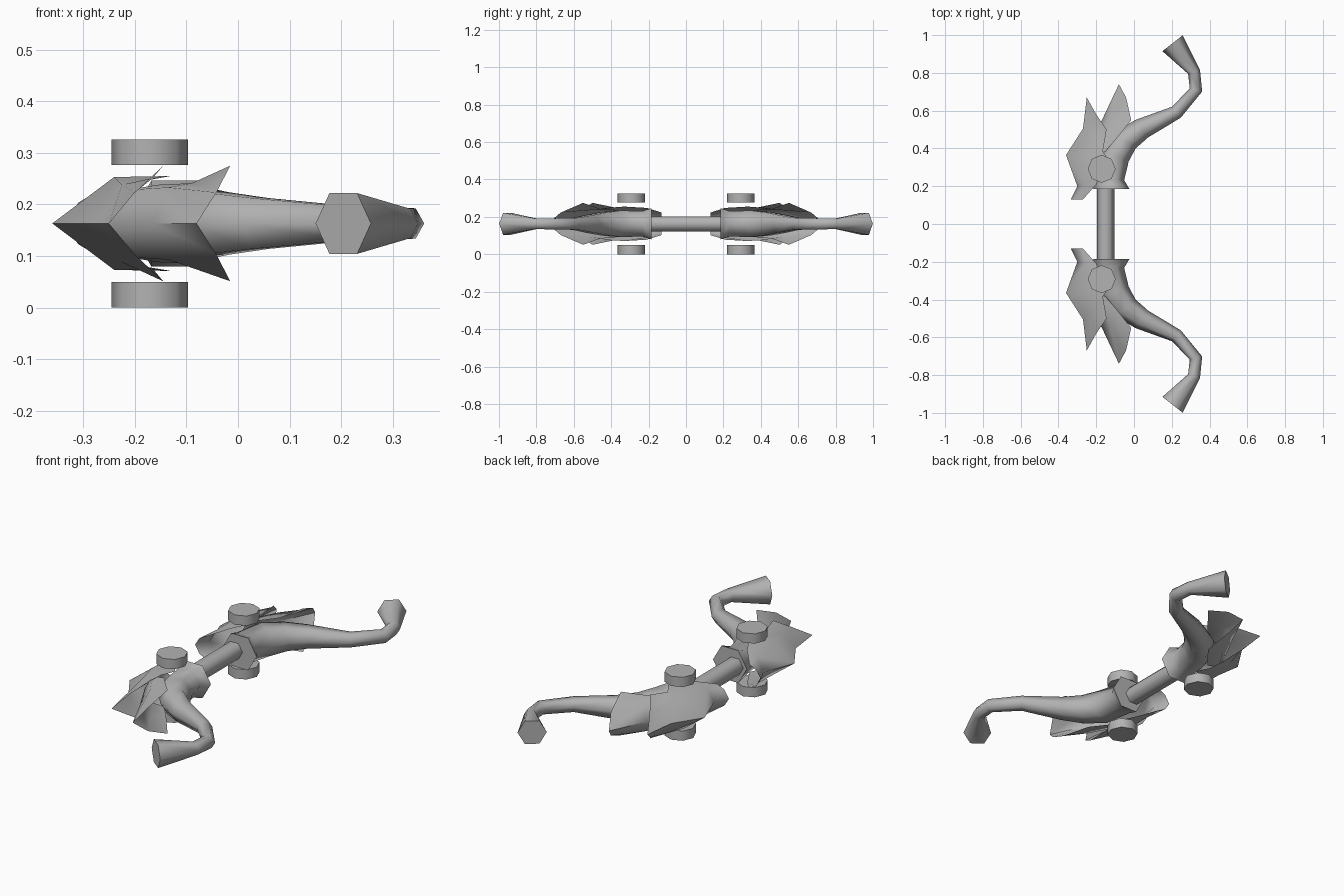
import bpy, bmesh, math
from mathutils import Vector

if "Cube" in bpy.data.objects:
    bpy.data.objects.remove(bpy.data.objects["Cube"])

ZC = 0.163  # height of the symmetry plane

grey = bpy.data.materials.new("grey metal")
grey.diffuse_color = (0.45, 0.45, 0.45, 1)
grey.use_nodes = True
grey.node_tree.nodes["Principled BSDF"].inputs["Base Color"].default_value = grey.diffuse_color


def finish(name, bm, mirror=True, angle=65):
    bmesh.ops.recalc_face_normals(bm, faces=bm.faces)
    me = bpy.data.meshes.new(name)
    bm.to_mesh(me)
    bm.free()
    me.materials.append(grey)
    ob = bpy.data.objects.new(name, me)
    bpy.context.collection.objects.link(ob)
    bpy.ops.object.select_all(action='DESELECT')
    ob.select_set(True)
    bpy.context.view_layer.objects.active = ob
    bpy.ops.object.shade_smooth_by_angle(angle=math.radians(angle))
    if mirror:
        m = ob.modifiers.new("mirror", 'MIRROR')
        m.use_axis = (False, True, False)
        m.use_mirror_merge = False
    return ob


def loft(bm, rings, closed):
    n = len(rings[0])
    for a, b in zip(rings, rings[1:]):
        for i in range(n if closed else n - 1):
            j = (i + 1) % n
            bm.faces.new((a[i], a[j], b[j], b[i]))


def tube(name, stations, sides=6, mirror=True):
    """Tube through (x, y, radius, direction in degrees) stations."""
    bm = bmesh.new()
    rings = []
    for x, y, r, deg in stations:
        a = math.radians(deg)
        side = Vector((math.sin(a), -math.cos(a), 0))
        ring = []
        for k in range(sides):
            t = 2 * math.pi * k / sides
            p = Vector((x, y, ZC)) + side * r * math.cos(t)
            p.z += r * math.sin(t)
            ring.append(bm.verts.new(p))
        rings.append(ring)
    loft(bm, rings, True)
    bm.faces.new(rings[0])
    bm.faces.new(rings[-1])
    return finish(name, bm, mirror)


def shell(name, rows):
    """Half-wrapped plate; each row gives ridge, middle and edge points."""
    bm = bmesh.new()
    rings = []
    for ridge, mid, edge in rows:
        pts = [edge, mid, ridge, mid, edge]
        signs = [-1, -1, 0, 1, 1]
        rings.append([bm.verts.new((p[0], p[1], ZC + s * p[2]))
                      for p, s in zip(pts, signs)])
    loft(bm, rings, False)
    return finish(name, bm)


# central grip
tube("grip", [(-0.15, -0.2, 0.046, 90), (-0.15, 0.2, 0.046, 90)], mirror=False)

# curved horn limb with flared collar and flared tip
tube("horn_limb", [
    (-0.12, 0.185, 0.096, 90), (-0.13, 0.235, 0.078, 88),
    (-0.105, 0.36, 0.082, 70), (-0.045, 0.445, 0.070, 50),
    (0.042, 0.505, 0.057, 35), (0.225, 0.592, 0.037, 38),
    (0.328, 0.71, 0.034, 75), (0.318, 0.805, 0.033, 108),
    (0.204, 0.957, 0.068, 128)])

# outer shoulder plate
shell("shoulder_plate", [
    ((-0.25, 0.67, 0), (-0.20, 0.58, 0.06), (-0.145, 0.50, 0.112)),
    ((-0.27, 0.505, 0), (-0.225, 0.47, 0.075), (-0.165, 0.385, 0.088)),
    ((-0.36, 0.365, 0), (-0.24, 0.36, 0.09), (-0.13, 0.33, 0.092)),
    ((-0.30, 0.20, 0), (-0.26, 0.205, 0.07), (-0.20, 0.21, 0.085)),
    ((-0.335, 0.13, 0), (-0.31, 0.13, 0.04), (-0.27, 0.13, 0.06))])

# inner plate between shoulder and horn
shell("inner_plate", [
    ((-0.08, 0.74, 0), (-0.042, 0.67, 0.06), (-0.015, 0.55, 0.112)),
    ((-0.165, 0.56, 0), (-0.135, 0.52, 0.07), (-0.09, 0.455, 0.078)),
    ((-0.25, 0.40, 0), (-0.215, 0.39, 0.065), (-0.155, 0.38, 0.075))])

# octagonal discs above and below each shoulder
for name, z in (("lower_disc", 0.025), ("upper_disc", 0.301)):
    bm = bmesh.new()
    bmesh.ops.create_cone(bm, cap_ends=True, segments=8, radius1=0.074,
                          radius2=0.074, depth=0.05)
    bmesh.ops.translate(bm, verts=bm.verts, vec=(-0.171, 0.292, z))
    finish(name, bm)
